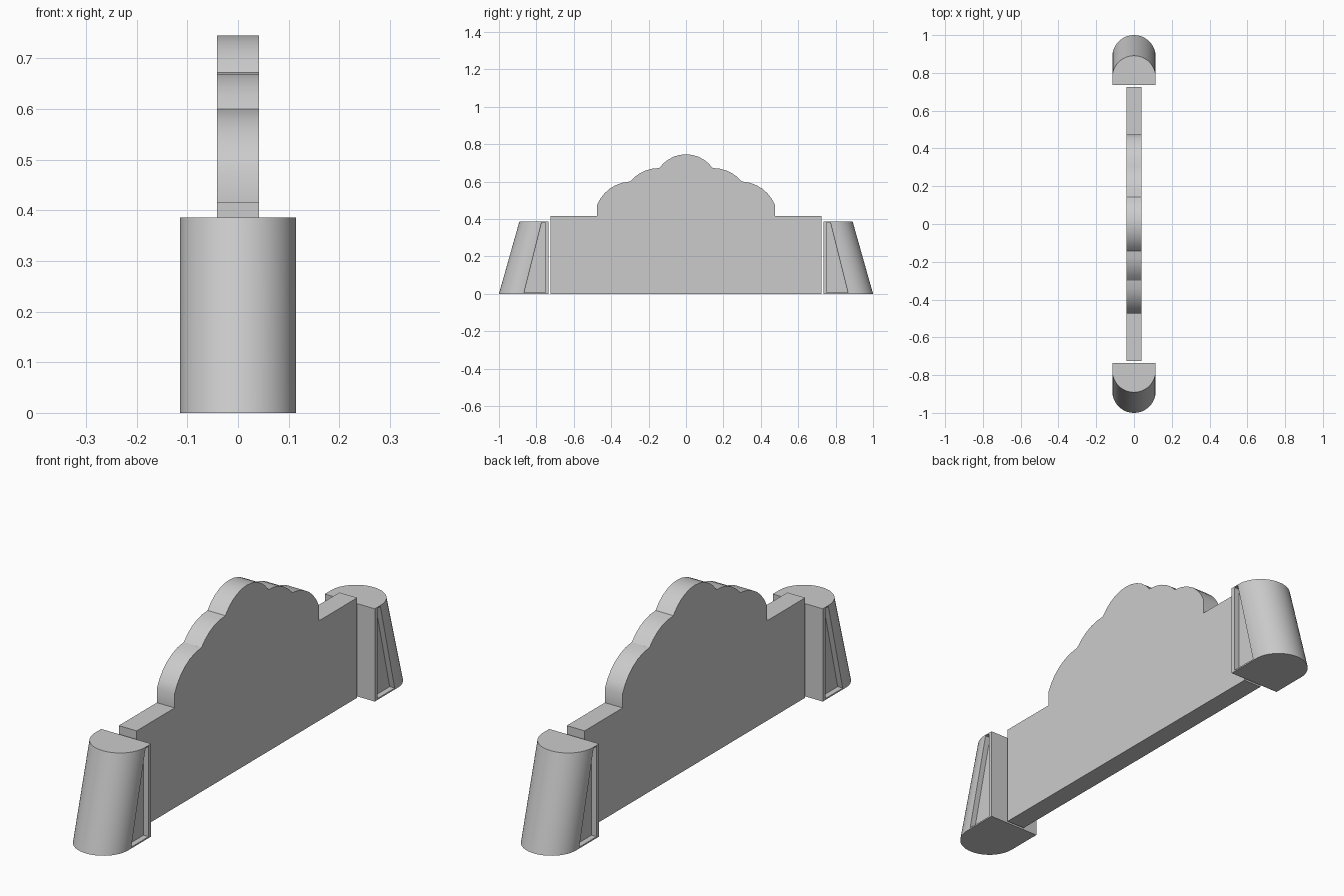
import bpy, bmesh, math

if "Cube" in bpy.data.objects:
    bpy.data.objects.remove(bpy.data.objects["Cube"])


def finish(bm, name):
    bmesh.ops.recalc_face_normals(bm, faces=bm.faces[:])
    mesh = bpy.data.meshes.new(name)
    bm.to_mesh(mesh)
    bm.free()
    obj = bpy.data.objects.new(name, mesh)
    bpy.context.collection.objects.link(obj)
    bpy.ops.object.select_all(action='DESELECT')
    obj.select_set(True)
    bpy.context.view_layer.objects.active = obj
    bpy.ops.object.shade_smooth_by_angle(angle=math.radians(30))
    return obj


def arc(cy, cz, r, a0, a1, n):
    angles = [math.radians(a0 + (a1 - a0) * i / n) for i in range(n + 1)]
    return [(cy + r * math.cos(a), cz + r * math.sin(a)) for a in angles]


# Scalloped upright panel: half outline mirrored, then given thickness
def panel():
    half = [(0.725, 0), (0.725, 0.416), (0.475, 0.416)]
    half += arc(0.29, 0.40, 0.20, 22.3, 86, 6)
    half += arc(0.145, 0.472, 0.20, 40, 90, 5)
    half += arc(0, 0.571, 0.1746, 35.6, 90, 5)
    outline = half + [(-y, z) for y, z in reversed(half[:-1])]
    bm = bmesh.new()
    face = bm.faces.new([bm.verts.new((-0.041, y, z)) for y, z in outline])
    ext = bmesh.ops.extrude_face_region(bm, geom=[face])
    verts = [g for g in ext['geom'] if isinstance(g, bmesh.types.BMVert)]
    bmesh.ops.translate(bm, verts=verts, vec=(0.082, 0, 0))
    return finish(bm, "scalloped_panel")


# Leaning D-shaped end post with a shallow recess in each flat side
def post(name, side):
    w, inner, n, depth = 0.115, 0.735, 24, 0.023
    bm = bmesh.new()

    def ring(tangent, z):
        pts = [(w, inner)] + arc(0, tangent, w, 0, 180, n) + [(-w, inner)]
        return [bm.verts.new((x, side * y, z)) for x, y in pts]

    low, high = ring(0.885, 0), ring(0.776, 0.386)
    bm.faces.new(low)
    bm.faces.new(high)
    count = len(low)
    walls = []
    for i in range(count):
        j = (i + 1) % count
        walls.append(bm.faces.new((low[i], low[j], high[j], high[i])))
    bmesh.ops.recalc_face_normals(bm, faces=bm.faces[:])

    # Recesses: walls[0] is the +x flat, walls[count - 2] the -x flat
    for wall, sx in ((walls[0], 1), (walls[count - 2], -1)):
        bmesh.ops.inset_individual(bm, faces=[wall], thickness=0.005)
        for v in wall.verts:
            bottom = v.co.z < 0.19
            near = abs(v.co.y) < 0.76
            y = 0.752 if near else (0.866 if bottom else 0.772)
            v.co = (sx * w, side * y, 0.006 if bottom else 0.382)
        bmesh.ops.inset_individual(bm, faces=[wall], thickness=0.0001)
        for v in wall.verts:
            v.co.x = sx * (w - depth)
    return finish(bm, name)


panel()
post("front_end_post", -1)
post("back_end_post", 1)
